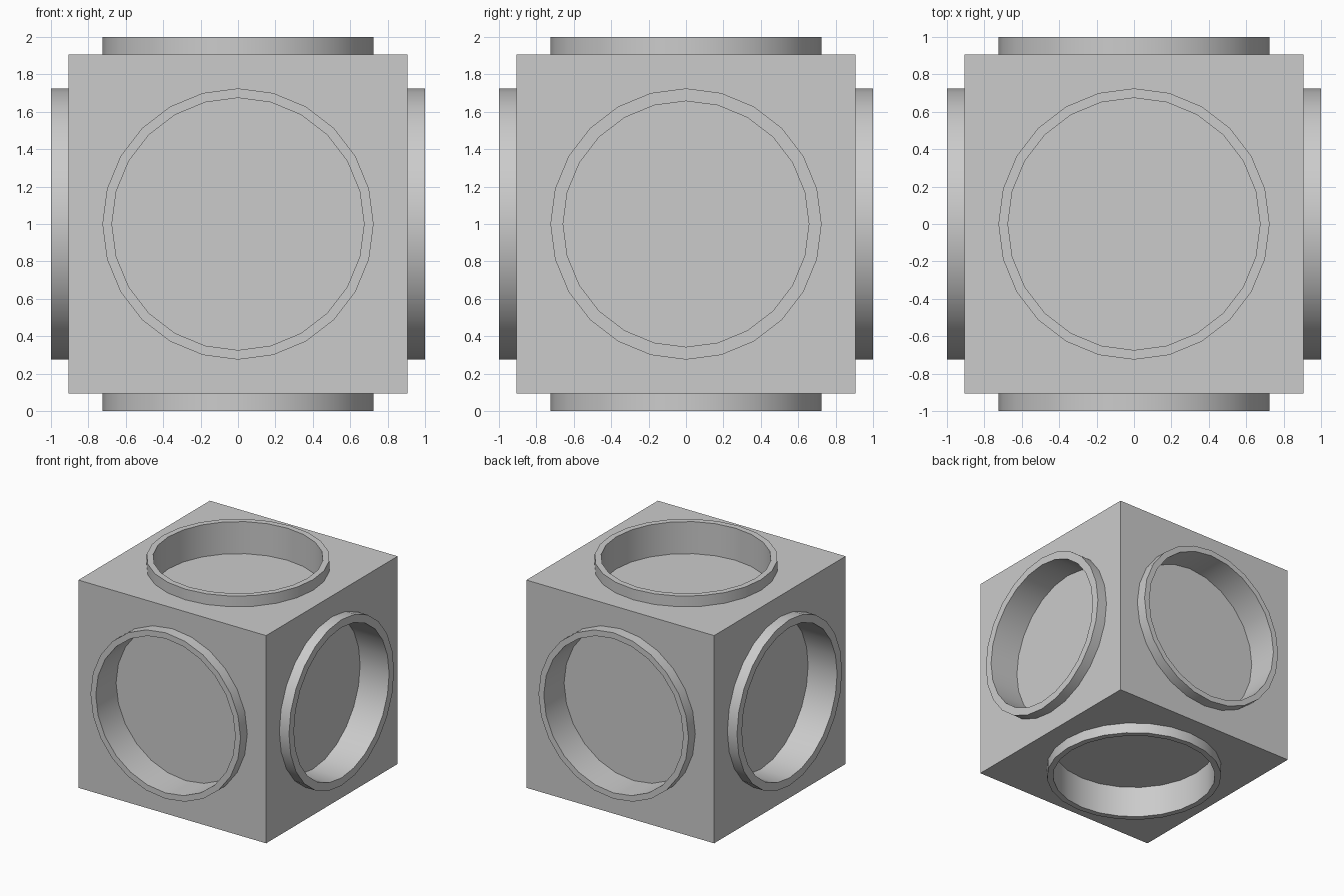
import bpy
from math import pi, radians
from mathutils import Vector

if "Cube" in bpy.data.objects:
    bpy.data.objects.remove(bpy.data.objects["Cube"])

HALF = 0.907        # half width of the cube
RIM_R = 0.725       # outer radius of the rims
FLOOR = 0.72        # distance of recess floors from the centre
CENTRE = Vector((0, 0, 1))
# axis direction, rotation, inner radius of the rim
AXES = [(Vector((1, 0, 0)), (0, pi / 2, 0), 0.657),
        (Vector((0, 1, 0)), (pi / 2, 0, 0), 0.674),
        (Vector((0, 0, 1)), (0, 0, 0), 0.674)]


def cylinder(radius, depth, loc, rot):
    bpy.ops.mesh.primitive_cylinder_add(vertices=24, radius=radius, depth=depth,
                                        location=loc, rotation=rot)
    return bpy.context.object


def combine(target, tool, operation):
    mod = target.modifiers.new(operation, 'BOOLEAN')
    mod.operation = operation
    mod.solver = 'EXACT'
    mod.object = tool
    bpy.context.view_layer.objects.active = target
    bpy.ops.object.modifier_apply(modifier=mod.name)
    bpy.data.objects.remove(tool)


# Cube body
bpy.ops.mesh.primitive_cube_add(size=2 * HALF, location=CENTRE)
body = bpy.context.object
body.name = "cube_body"

# Raised round rims, one drum per axis
for direction, rot, inner in AXES:
    combine(body, cylinder(RIM_R, 2, CENTRE, rot), 'UNION')

# Round recess inside every rim
for direction, rot, inner in AXES:
    for side in (-1, 1):
        depth = 1.2 - FLOOR
        loc = CENTRE + direction * side * (FLOOR + depth / 2)
        combine(body, cylinder(inner, depth, loc, rot), 'DIFFERENCE')

# Smooth round walls, crisp corners
bpy.ops.object.select_all(action='DESELECT')
body.select_set(True)
bpy.context.view_layer.objects.active = body
bpy.ops.object.shade_smooth_by_angle(angle=radians(30))
